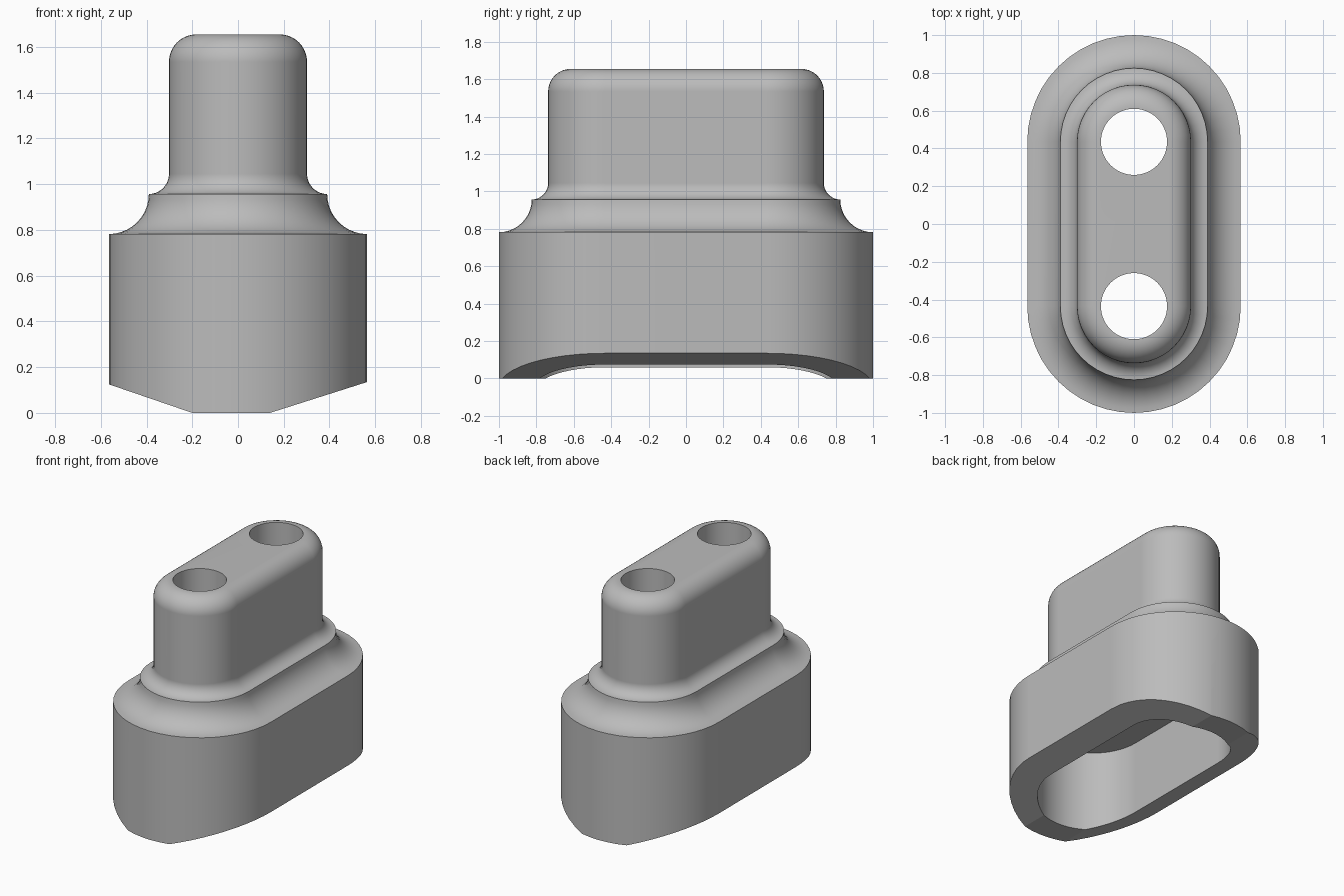
import bpy, bmesh
from math import sin, cos, pi, radians
from mathutils import Vector

cube = bpy.data.objects.get("Cube")
if cube:
    bpy.data.objects.remove(cube)

HALF = 0.435      # half length of the straight sides
ARC = 24          # segments in each rounded end
STEPS = 10        # segments in each fillet

grey = bpy.data.materials.new("plain grey")
grey.use_nodes = True
grey.diffuse_color = (0.5, 0.5, 0.5, 1)
grey.node_tree.nodes["Principled BSDF"].inputs["Base Color"].default_value = (0.5, 0.5, 0.5, 1)


def slot_ring(bm, r, z):
    """Ring of vertices around a slot outline."""
    ring = []
    for end in (1, -1):
        for i in range(ARC + 1):
            a = pi * i / ARC
            ring.append(bm.verts.new((end * r * cos(a), end * (HALF + r * sin(a)), z)))
    return ring


def slot_loft(profile):
    """Closed solid from (radius, height) pairs."""
    bm = bmesh.new()
    rings = [slot_ring(bm, r, z) for r, z in profile]
    for low, high in zip(rings, rings[1:]):
        for i in range(len(low)):
            j = (i + 1) % len(low)
            bm.faces.new((low[i], low[j], high[j], high[i]))
    bm.faces.new(rings[0][::-1])
    bm.faces.new(rings[-1])
    bmesh.ops.recalc_face_normals(bm, faces=bm.faces)
    return bm


def fillet(cx, cz, r, start, end):
    angles = [radians(start + (end - start) * i / STEPS) for i in range(STEPS + 1)]
    return [(cx + r * cos(a), cz + r * sin(a)) for a in angles]


def make_object(name, bm):
    mesh = bpy.data.meshes.new(name)
    bm.to_mesh(mesh)
    bm.free()
    mesh.materials.append(grey)
    obj = bpy.data.objects.new(name, mesh)
    bpy.context.collection.objects.link(obj)
    return obj


# Outer shell: wide base, two coved steps, tall neck with rounded top
profile = [(0.565, 0)]
profile += fillet(0.565, 0.957, 0.175, 270, 180)
profile += fillet(0.39, 1.045, 0.088, 270, 180)
profile += fillet(0.182, 1.535, 0.12, 0, 90)
bm = slot_loft(profile)

# Sloped undersides on both long sides
for flat_x, edge_x, edge_z in ((-0.2, -0.565, 0.125), (0.14, 0.565, 0.135)):
    run = edge_x - flat_x
    normal = Vector((edge_z * (1 if run > 0 else -1), 0, -abs(run)))
    cut = bmesh.ops.bisect_plane(
        bm, geom=bm.verts[:] + bm.edges[:] + bm.faces[:], dist=1e-5,
        plane_co=(flat_x, 0, 0), plane_no=normal, clear_outer=True)
    bmesh.ops.holes_fill(bm, edges=[e for e in bm.edges if e.is_boundary], sides=0)
bmesh.ops.recalc_face_normals(bm, faces=bm.faces)
housing = make_object("housing", bm)

# Hollow base and two through holes
cutters = [make_object("cavity_cutter", slot_loft([(0.375, -0.5), (0.375, 0.6)]))]
for name, y in (("front_hole_cutter", -HALF), ("back_hole_cutter", HALF)):
    bm = bmesh.new()
    bmesh.ops.create_cone(bm, cap_ends=True, segments=64, radius1=0.175, radius2=0.175, depth=1.6)
    bmesh.ops.translate(bm, verts=bm.verts, vec=(0, y, 1.2))
    cutters.append(make_object(name, bm))

bpy.context.view_layer.objects.active = housing
for cutter in cutters:
    cutter.hide_render = True
    mod = housing.modifiers.new("cut", "BOOLEAN")
    mod.operation = "DIFFERENCE"
    mod.solver = "EXACT"
    mod.object = cutter
    bpy.ops.object.modifier_apply(modifier=mod.name)
    bpy.data.objects.remove(cutter)

# Smooth curves with crisp edges
bpy.ops.object.select_all(action="DESELECT")
housing.select_set(True)
bpy.ops.object.shade_smooth_by_angle(angle=radians(15))
weighted = housing.modifiers.new("weighted_normals", "WEIGHTED_NORMAL")
weighted.keep_sharp = True
